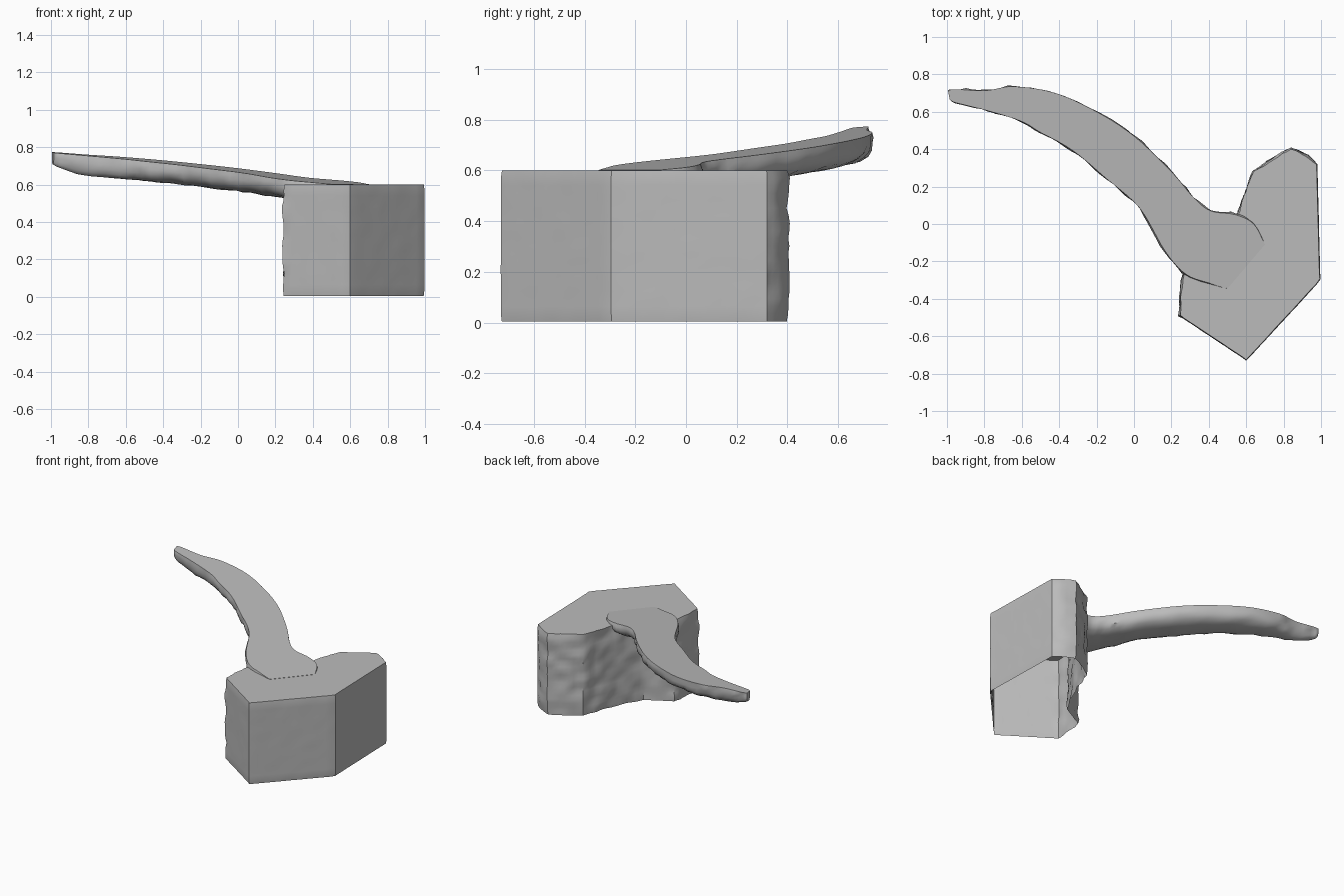
import bpy
import bmesh
import math
from mathutils import Vector, noise

cube = bpy.data.objects.get("Cube")
if cube:
    bpy.data.objects.remove(cube, do_unlink=True)

# One plain stone grey
grey = bpy.data.materials.new("stone grey")
grey.use_nodes = True
colour = (0.5, 0.5, 0.5, 1)
grey.diffuse_color = colour
bsdf = grey.node_tree.nodes["Principled BSDF"]
bsdf.inputs["Base Color"].default_value = colour
bsdf.inputs["Roughness"].default_value = 0.8


def resample(points, step):
    """Closed outline split into short segments."""
    pts = [Vector(p) for p in points]
    out = []
    for a, b in zip(pts, pts[1:] + pts[:1]):
        n = max(1, round((b - a).length / step))
        out += [a.lerp(b, i / n) for i in range(n)]
    return out


def outward_normals(pts):
    """Outward directions of a counter-clockwise outline."""
    n = len(pts)
    tangents = [(pts[(i + 1) % n] - pts[i - 1]).normalized() for i in range(n)]
    return [Vector((t.y, -t.x)) for t in tangents]


def smooth_path(points, steps):
    """Catmull-Rom curve through the points."""
    pts = [Vector(p) for p in points]
    ext = [pts[0] * 2 - pts[1]] + pts + [pts[-1] * 2 - pts[-2]]
    out = []
    for a, b, c, d in zip(ext, ext[1:], ext[2:], ext[3:]):
        for i in range(steps):
            t = i / steps
            out.append(b + (c - a) * (t / 2)
                       + (a * 2 - b * 5 + c * 4 - d) * (t * t / 2)
                       + (b * 3 - a - c * 3 + d) * (t ** 3 / 2))
    return out + [pts[-1]]


def rough(p, scale):
    return noise.noise(p * scale) + 0.5 * noise.noise(p * scale * 2.3)


def loft(name, rings, angle, close_start):
    """Skin a row of equal rings, cap the end and optionally the start."""
    bm = bmesh.new()
    loops = [[bm.verts.new(p) for p in ring] for ring in rings]
    n = len(loops[0])
    for low, high in zip(loops, loops[1:]):
        for i in range(n):
            j = (i + 1) % n
            bm.faces.new((low[i], low[j], high[j], high[i]))
    bm.faces.new(loops[-1])
    if close_start:
        bm.faces.new(loops[0])
    bmesh.ops.recalc_face_normals(bm, faces=bm.faces)
    bmesh.ops.triangulate(bm, faces=[f for f in bm.faces if len(f.verts) > 4])
    mesh = bpy.data.meshes.new(name)
    bm.to_mesh(mesh)
    bm.free()
    obj = bpy.data.objects.new(name, mesh)
    bpy.context.collection.objects.link(obj)
    mesh.materials.append(grey)
    bpy.ops.object.select_all(action="DESELECT")
    obj.select_set(True)
    bpy.context.view_layer.objects.active = obj
    bpy.ops.object.shade_smooth_by_angle(angle=math.radians(angle))


# Stone block: hollow upright shell, open below, smooth in front, chipped behind
block = resample([(0.24, -0.49), (0.58, -0.715), (0.6, -0.73), (0.62, -0.71),
                  (0.975, -0.325), (0.997, -0.295), (0.995, -0.26),
                  (0.98, 0.32), (0.93, 0.365), (0.84, 0.405), (0.74, 0.35),
                  (0.64, 0.28), (0.59, 0.15), (0.55, 0.04), (0.45, -0.15),
                  (0.27, -0.25), (0.255, -0.3)], 0.03)
block_normals = outward_normals(block)
back = Vector((-0.6, 0.8))
block_rings = []
rows = 20
for r in range(rows + 1):
    z = 0.005 + 0.595 * r / rows
    rim = 0.004 if r in (0, rows) else 0
    ring = []
    for p, n in zip(block, block_normals):
        amount = 0.011 if n.dot(back) > 0.1 else 0.001
        q = p + n * (amount * rough(Vector((p.x, p.y, z)), 12) - rim)
        ring.append((q.x, q.y, z))
    block_rings.append(ring)
loft("stone_block", block_rings, 35, close_start=False)

# Curved arm: matching points along its outer and inner edges
outer = smooth_path([(-0.995, 0.715), (-0.95, 0.72), (-0.8, 0.713),
                     (-0.64, 0.735), (-0.42, 0.70), (-0.2, 0.6), (0, 0.47),
                     (0.2, 0.28), (0.32, 0.14), (0.41, 0.07), (0.54, 0.05),
                     (0.64, 0), (0.7, -0.11)], 5)
inner = smooth_path([(-0.985, 0.665), (-0.95, 0.648), (-0.78, 0.605),
                     (-0.6, 0.548), (-0.5, 0.49), (-0.33, 0.395),
                     (-0.15, 0.245), (0.03, 0.085), (0.17, -0.15),
                     (0.28, -0.27), (0.4, -0.315), (0.46, -0.335),
                     (0.5, -0.345)], 5)
# Half of the cross-section: position across the arm, depth below the top
half = [(0, 0), (-0.015, 0.02), (-0.015, 0.04), (0.01, 0.065),
        (0.09, 0.088), (0.22, 0.104), (0.38, 0.11)]
section = half + [(1 - a, d) for a, d in reversed(half)]


def slope(p):
    return 0.602 + 0.094 * (0.64 * (p.y + 0.22) - 0.77 * (p.x - 0.6))


arm_rings = []
for a, b in zip(outer, inner):
    across = (b - a).normalized()
    ring = []
    for t, drop in section:
        p = a.lerp(b, t)
        # Thin the section at the tip
        depth = drop * min(1, 0.55 + 3 * max(0, p.x + 1))
        bump = 0.009 * rough(Vector((p.x, p.y, depth)), 14) if drop else 0
        q = p + across * (bump if t < 0.5 else -bump)
        ring.append((q.x, q.y, slope(p) - depth + 0.6 * bump))
    arm_rings.append(ring)
loft("curved_arm", arm_rings, 40, close_start=True)
